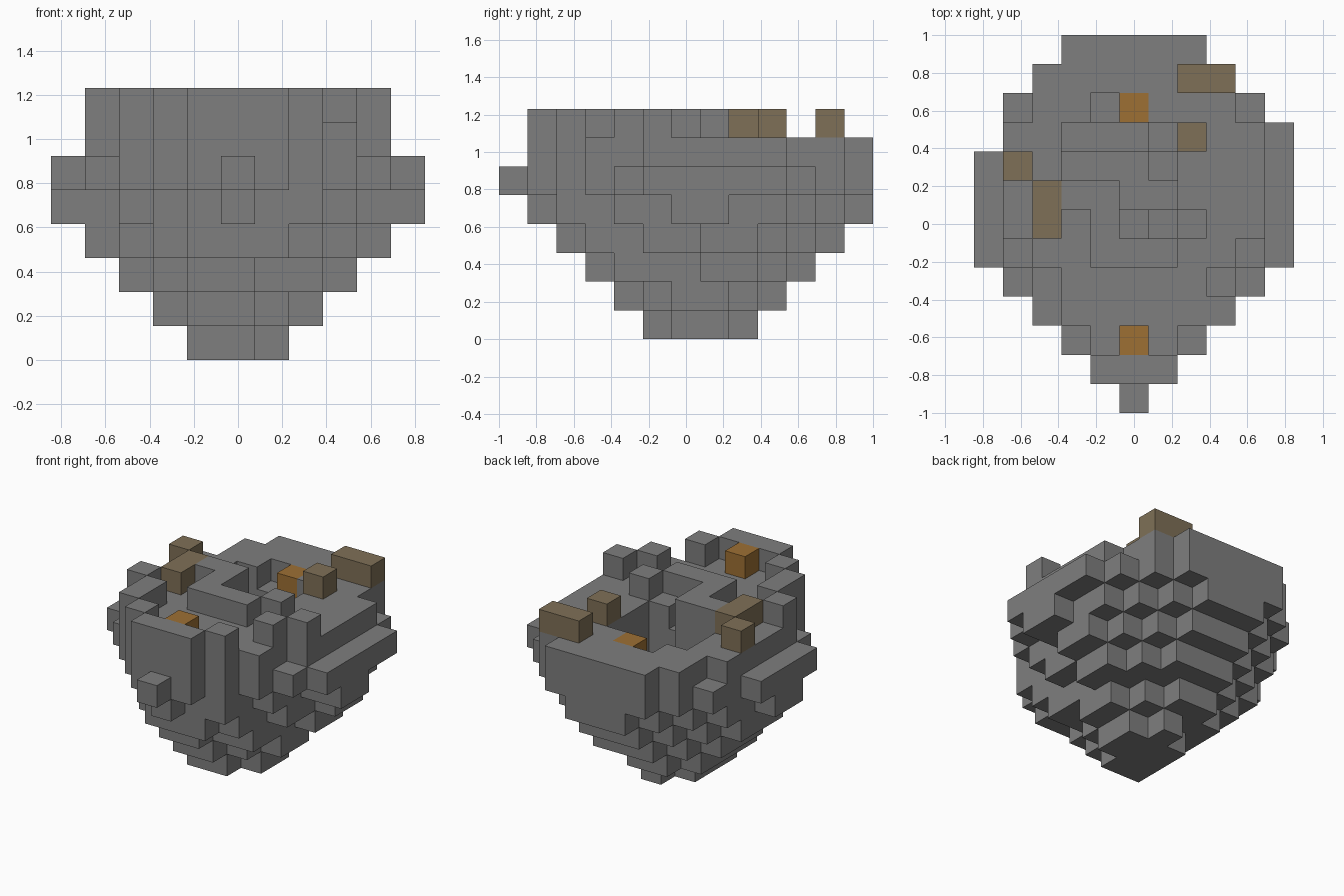
import bpy
import bmesh

cube = bpy.data.objects.get("Cube")
if cube:
    bpy.data.objects.remove(cube, do_unlink=True)

U = 2 / 13  # edge of one block


def make_material(name, color):
    mat = bpy.data.materials.new(name)
    mat.use_nodes = True
    mat.diffuse_color = (*color, 1)
    mat.node_tree.nodes["Principled BSDF"].inputs["Base Color"].default_value = (*color, 1)
    return mat


grey = make_material("stone grey", (0.21, 0.21, 0.21))
brown = make_material("earth brown", (0.212, 0.163, 0.095))
orange = make_material("ore orange", (0.34, 0.162, 0.034))


def block(x0, x1, y0, y1, z0, z1):
    """Cells from x0..x1, y0..y1 inclusive, between heights z0 and z1."""
    return {(x, y, z) for x in range(x0, x1 + 1)
            for y in range(y0, y1 + 1) for z in range(z0, z1)}


def layer(z, first_row, spans):
    """One slab described by the left and right end of each row, front to back."""
    cells = set()
    for row, (left, right) in enumerate(spans, first_row):
        cells |= block(left, right, row, row, z, z + 1)
    return cells


def build(name, cells, mat):
    """Outer skin of a set of cells."""
    bm = bmesh.new()
    verts = {}

    def corner(p):
        if p not in verts:
            verts[p] = bm.verts.new(((p[0] - 0.5) * U, (p[1] - 0.5) * U, p[2] * U))
        return verts[p]

    for cell in sorted(cells):
        for axis in range(3):
            for side in (0, 1):
                near = list(cell)
                near[axis] += 2 * side - 1
                if tuple(near) in cells:
                    continue
                quad = []
                for a, b in ((0, 0), (1, 0), (1, 1), (0, 1)):
                    p = list(cell)
                    p[axis] += side
                    p[(axis + 1) % 3] += a
                    p[(axis + 2) % 3] += b
                    quad.append(corner(tuple(p)))
                bm.faces.new(quad if side else quad[::-1])
    mesh = bpy.data.meshes.new(name)
    bm.to_mesh(mesh)
    bm.free()
    mesh.materials.append(mat)
    obj = bpy.data.objects.new(name, mesh)
    bpy.context.collection.objects.link(obj)


# Stepped underside, from the small foot upwards
rock = layer(0, -1, [(-1, 0), (-1, 1), (-1, 1), (0, 0)])
rock |= layer(1, -2, [(-1, 0), (-2, 1), (-2, 2), (-2, 2), (-2, 1), (-1, 0)])
rock |= layer(2, -3, [(-1, 0), (-2, 2), (-2, 2), (-3, 2), (-3, 3), (-3, 3), (-2, 2), (-1, 1)])
rock |= layer(3, -4, [(-1, 1), (-2, 2), (-2, 2), (-3, 3), (-4, 3), (-4, 4), (-4, 4),
                      (-3, 3), (-2, 2), (-1, 1)])
rock |= layer(4, -5, [(0, 0), (-1, 2), (-2, 2), (-3, 3), (-3, 3), (-5, 5), (-5, 5),
                      (-4, 4), (-4, 4), (-3, 3), (-2, 2), (-1, 1)])

# Widest slab with its side ledges and front knob
rock |= layer(5, -6, [(0, 0), (-1, 1), (-2, 2), (-3, 3), (-4, 4), (-5, 5), (-5, 5),
                      (-5, 5), (-5, 5), (-4, 5), (-4, 4), (-3, 3), (-2, 2)])

# Upper slab
rock |= layer(6, -5, [(-1, 1), (-2, 2), (-3, 3), (-3, 3), (-4, 4), (-4, 4), (-4, 4),
                      (-4, 4), (-4, 4), (-3, 3), (-3, 3), (-2, 2)])

# Sunken hollow with steps
rock -= block(-2, 0, 2, 2, 4, 8) | block(0, 1, 1, 1, 4, 8) | block(-2, 0, 3, 3, 5, 8)
rock -= block(1, 1, 2, 2, 5, 8) | block(1, 1, 3, 3, 6, 8)
rock -= block(0, 0, 0, 0, 6, 8) | block(-1, 0, 4, 4, 6, 8)

# Raised front rim and teeth
rock |= block(-1, 1, -5, -5, 7, 8)
for side in (-1, 1):
    for x, y in ((2, -4), (3, -2), (4, -1)):
        rock |= block(side * x, side * x, y, y, 7, 8)
rock |= block(-3, -3, -3, -3, 7, 8)

# Raised winding ridge in the middle and a single tooth beside it
rock |= block(-1, 1, -1, -1, 7, 8) | block(-1, -1, 0, 0, 7, 8) | block(-2, -1, 1, 1, 7, 8)
rock |= block(2, 2, 0, 0, 7, 8)
build("rock_body", rock, grey)

# Coloured blocks on top
build("back_brown_block", block(2, 3, 5, 5, 7, 8), brown)
build("inner_brown_block", block(2, 2, 3, 3, 7, 8), brown)
build("side_brown_block", block(-4, -4, 2, 2, 7, 8), brown)
build("long_brown_block", block(-3, -3, 0, 1, 7, 8), brown)
build("front_orange_block", block(0, 0, -4, -4, 7, 8), orange)
build("back_orange_block", block(0, 0, 4, 4, 6, 7), orange)
